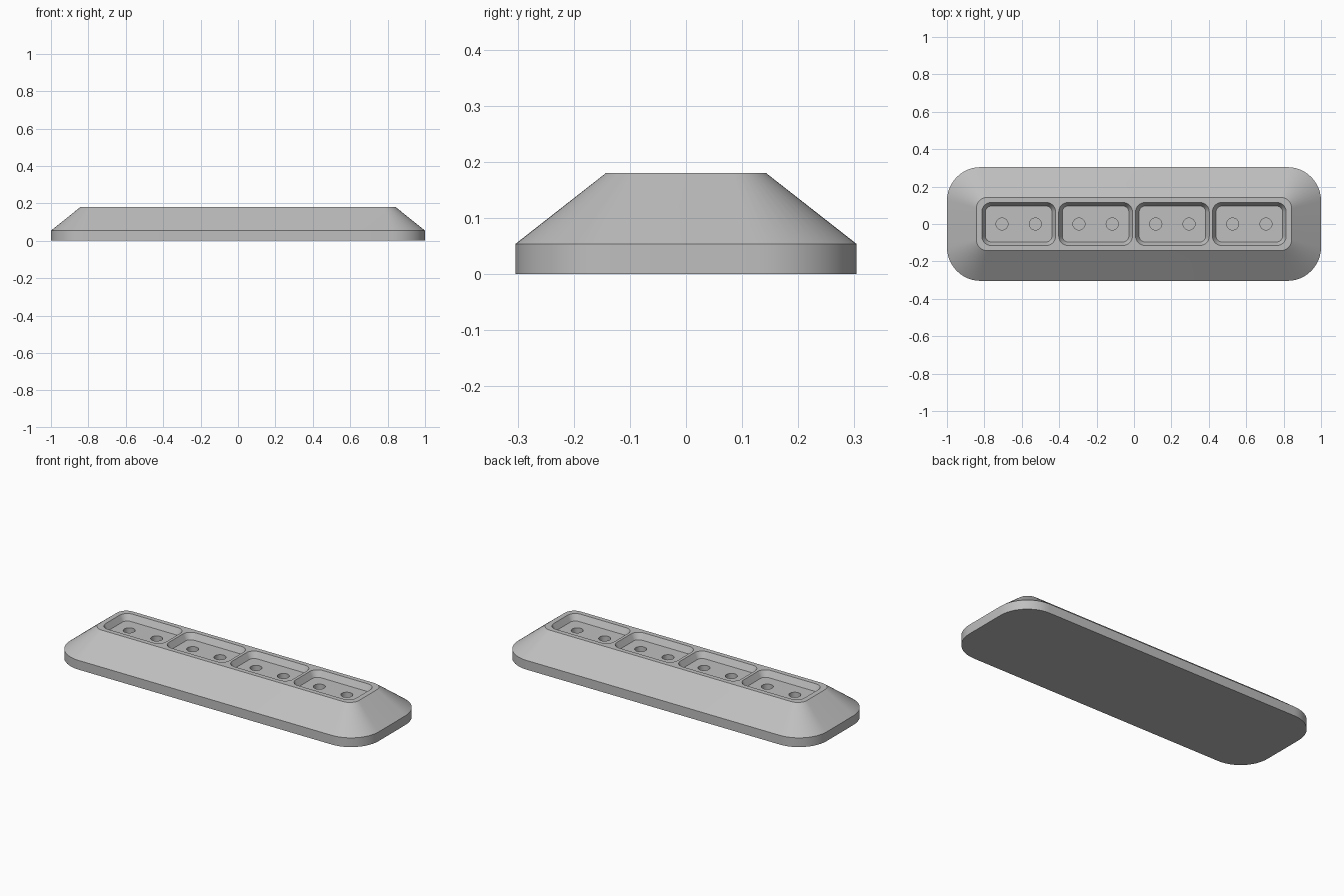
import bpy, bmesh
from math import cos, sin, pi, radians

cube = bpy.data.objects.get("Cube")
if cube:
    bpy.data.objects.remove(cube)

grey = bpy.data.materials.new("light grey")
grey.use_nodes = True
colour = (0.52, 0.52, 0.52, 1)
grey.diffuse_color = colour
grey.node_tree.nodes["Principled BSDF"].inputs["Base Color"].default_value = colour

bm = bmesh.new()


def rounded_loop(cx, half_x, half_y, radius, z, steps=12):
    """Closed ring of vertices around a rounded rectangle."""
    ring = []
    for corner, (sx, sy) in enumerate([(1, 1), (-1, 1), (-1, -1), (1, -1)]):
        for i in range(steps + 1):
            a = (corner + i / steps) * pi / 2
            ring.append(bm.verts.new((cx + sx * (half_x - radius) + radius * cos(a),
                                      sy * (half_y - radius) + radius * sin(a), z)))
    return ring


def circle_loop(cx, radius, z, steps=32):
    return [bm.verts.new((cx + radius * cos(2 * pi * i / steps),
                          radius * sin(2 * pi * i / steps), z)) for i in range(steps)]


def wall(lower, upper):
    n = len(lower)
    for i in range(n):
        j = (i + 1) % n
        bm.faces.new((lower[i], lower[j], upper[j], upper[i]))


def flat_with_holes(*rings):
    """Fill the flat area between an outer ring and the rings inside it."""
    edges = []
    for ring in rings:
        for a, b in zip(ring, ring[1:] + ring[:1]):
            edges.append(bm.edges.get((a, b)) or bm.edges.new((a, b)))
    bmesh.ops.triangle_fill(bm, edges=edges, use_beauty=True, normal=(0, 0, 1))


# Outer body: upright foot, sloping sides
TOP, FLOOR, HOLE_BOTTOM = 0.18, 0.145, 0.115
foot = rounded_loop(0, 1.0, 0.304, 0.18, 0)
shoulder = rounded_loop(0, 1.0, 0.304, 0.18, 0.054)
rim = rounded_loop(0, 0.843, 0.143, 0.06, TOP)
wall(foot, shoulder)
wall(shoulder, rim)
bm.faces.new(foot[::-1])

# Four tapered pockets, each with two round holes
pocket_rims = []
for k in range(4):
    cx = (k - 1.5) * 0.411
    mouth = rounded_loop(cx, 0.197, 0.115, 0.05, TOP)
    floor = rounded_loop(cx, 0.178, 0.096, 0.032, FLOOR)
    wall(floor, mouth)
    pocket_rims.append(mouth)
    holes = []
    for side in (-1, 1):
        hole_top = circle_loop(cx + side * 0.089, 0.032, FLOOR)
        hole_end = circle_loop(cx + side * 0.089, 0.032, HOLE_BOTTOM)
        wall(hole_end, hole_top)
        bm.faces.new(hole_end)
        holes.append(hole_top)
    flat_with_holes(floor, *holes)
flat_with_holes(rim, *pocket_rims)

bmesh.ops.recalc_face_normals(bm, faces=bm.faces)
mesh = bpy.data.meshes.new("pocketed_bar")
bm.to_mesh(mesh)
bm.free()
mesh.materials.append(grey)
bar = bpy.data.objects.new("pocketed_bar", mesh)
bpy.context.collection.objects.link(bar)
bpy.context.view_layer.objects.active = bar
bar.select_set(True)
bpy.ops.object.shade_smooth_by_angle(angle=radians(25))
